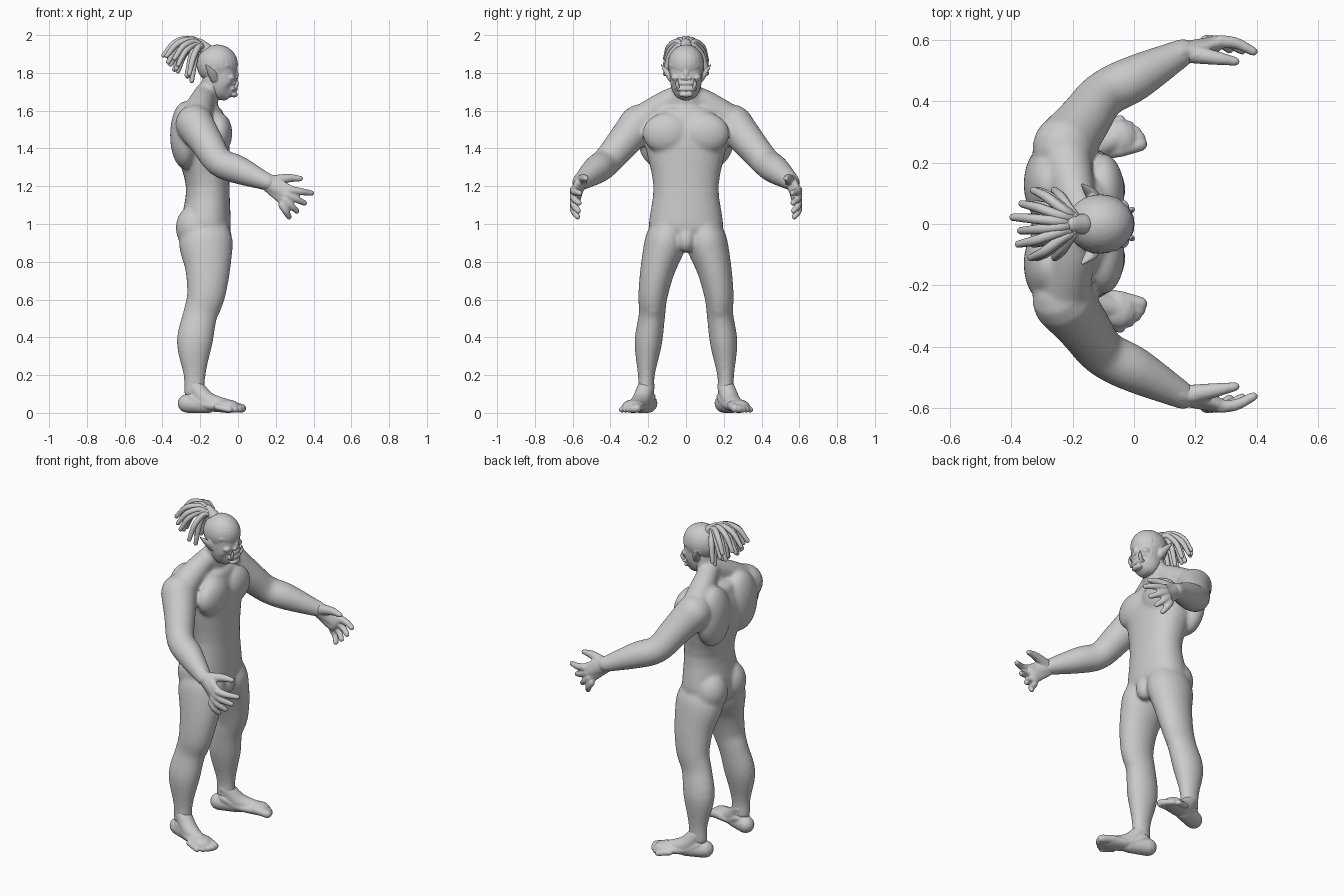
import bpy, bmesh, math
from mathutils import Vector, Matrix

cube = bpy.data.objects.get("Cube")
if cube:
    bpy.data.objects.remove(cube)

clay = bpy.data.materials.new("plain grey")
clay.use_nodes = True
GREY = (.6, .6, .6, 1)
clay.diffuse_color = GREY
clay.node_tree.nodes["Principled BSDF"].inputs["Base Color"].default_value = GREY

FRONT, SIDE, UP = Matrix.Identity(3)


def spline(rows, steps=4):
    """Resample rows along a smooth Catmull-Rom curve."""
    rows = [Vector(row) for row in rows]
    before = rows[0] * 2 - rows[1]
    after = rows[-1] * 2 - rows[-2]
    padded = [before, *rows, after]
    result = []
    for a, b, c, d in zip(padded, padded[1:], padded[2:], padded[3:]):
        for step in range(steps):
            t = step / steps
            bend = a * 2 - b * 5 + c * 4 - d
            twist = b * 3 - a - c * 3 + d
            result.append(b + ((c - a) * t + bend * t * t + twist * t * t * t) / 2)
    return result + [rows[-1]]


def mirror_signs(paired):
    return (1, -1) if paired else (1,)


def tube(bm, rows, ref=UP, stretch=1.0, cap=1.0, power=1.0, sides=24, paired=False):
    """Rounded loft through (x, y, z, radius) rows; stretch widens it along ref."""
    points = spline(rows)
    centres = [point.to_3d() for point in points]
    last = len(points) - 1
    rings = []
    for i, point in enumerate(points):
        tangent = centres[min(i + 1, last)] - centres[max(i - 1, 0)]
        rings.append((centres[i], tangent.normalized(), point[3]))

    def dome(ring, direction):
        centre, tangent, radius = ring
        return [(centre + tangent * direction * radius * cap * math.sin(angle),
                 tangent, radius * math.cos(angle)) for angle in (.5, 1, 1.4)]

    def squared(value):
        return math.copysign(abs(value) ** power, value)

    rings = dome(rings[0], -1)[::-1] + rings + dome(rings[-1], 1)
    for sign in mirror_signs(paired):
        loops = []
        for centre, tangent, radius in rings:
            across = (ref - tangent * ref.dot(tangent)).normalized()
            along = across.cross(tangent)
            loop = []
            for k in range(sides):
                angle = math.tau * k / sides
                offset = along * squared(math.cos(angle)) + across * stretch * squared(math.sin(angle))
                x, y, z = centre + offset * radius
                loop.append(bm.verts.new((x, y * sign, z)))
            loops.append(loop)
        for low, high in zip(loops, loops[1:]):
            for k in range(sides):
                bm.faces.new((low[k - 1], low[k], high[k], high[k - 1]))
        bm.faces.new(loops[0])
        bm.faces.new(loops[-1])


def blob(bm, centre, radii, paired=False):
    """Ellipsoid, optionally repeated on the other side."""
    x, y, z = centre
    for sign in mirror_signs(paired):
        place = Matrix.Translation((x, y * sign, z)) @ Matrix.Diagonal(radii).to_4x4()
        bmesh.ops.create_uvsphere(bm, u_segments=24, v_segments=16, radius=1, matrix=place)


def finish(bm, name, voxel=None, smoothing=4):
    """Turn the parts into one smooth object, fused when a voxel size is given."""
    bmesh.ops.recalc_face_normals(bm, faces=bm.faces)
    mesh = bpy.data.meshes.new(name)
    bm.to_mesh(mesh)
    bm.free()
    mesh.materials.append(clay)
    mesh.shade_smooth()
    obj = bpy.data.objects.new(name, mesh)
    bpy.context.collection.objects.link(obj)
    if voxel:
        fuse = obj.modifiers.new("fuse", 'REMESH')
        fuse.mode = 'VOXEL'
        fuse.voxel_size = voxel
        fuse.use_smooth_shade = True
        relax = obj.modifiers.new("relax", 'SMOOTH')
        relax.iterations = smoothing


# Torso
body = bmesh.new()
tube(body, [(-.15, 0, .88, .07), (-.17, 0, .97, .13), (-.16, 0, 1.2, .115),
            (-.19, 0, 1.45, .145), (-.19, 0, 1.6, .11)],
     ref=SIDE, stretch=1.5, cap=.3, power=.9, sides=32)
blob(body, (-.1, .1, 1.48), (.07, .13, .11), paired=True)       # chest muscles
blob(body, (-.28, .13, 1.47), (.08, .13, .18), paired=True)     # shoulder blades
blob(body, (-.23, .09, .98), (.1, .1, .12), paired=True)        # buttocks
blob(body, (-.08, 0, .92), (.05, .05, .07))                     # groin

# Neck and its slope down to the shoulders
shoulder = Vector((-.23, .25, 1.53))
tube(body, [(-.18, 0, 1.6, .07), (-.15, 0, 1.7, .055), (-.12, 0, 1.8, .06)], ref=SIDE, stretch=1.4)
tube(body, [(-.17, 0, 1.7, .055), (-.2, .12, 1.63, .07), (*shoulder, .09)], paired=True)

# Arms
elbow = Vector((-.1, .42, 1.33))
wrist = Vector((.16, .56, 1.22))
upper_arm = shoulder.lerp(elbow, .5)
forearm = elbow.lerp(wrist, .4)
tube(body, [(*shoulder, .103), (*upper_arm, .088), (*elbow, .078), (*forearm, .075), (*wrist, .045)],
     paired=True)

# Legs, deeper than they are wide
tube(body, [(-.17, .09, 1, .09), (-.17, .11, .9, .11), (-.16, .15, .76, .092),
            (-.17, .175, .62, .078), (-.2, .18, .52, .07), (-.23, .2, .37, .073),
            (-.23, .21, .2, .045), (-.23, .21, .1, .043)],
     ref=FRONT, stretch=1.3, cap=.5, paired=True)
blob(body, (-.12, .175, .56), (.03, .04, .05), paired=True)     # kneecaps
finish(body, "body", voxel=.0075, smoothing=22)

# Palms, fingers and thumbs
hands = bmesh.new()
palm_end = Vector((.26, .585, 1.15))
tube(hands, [(*forearm.lerp(wrist, .8), .04), (*wrist, .034), (*palm_end, .027)],
     stretch=1.3, paired=True)
tube(hands, [(*wrist, .022), (*palm_end, .027)], stretch=2.2, paired=True)
for finger in range(4):
    angle = -.15 - .3 * finger
    length = .11 - .013 * finger
    base = palm_end + Vector((.02, .01, .03)) - Vector((.015, 0, .027)) * finger
    tip = base + Vector((math.cos(angle), -.3, math.sin(angle))) * length
    middle = base.lerp(tip, .5) + SIDE * .01
    tube(hands, [(*base, .022), (*middle, .019), (*tip, .015)], sides=12, paired=True)
thumb_tip = Vector((.33, .53, 1.24))
thumb_joint = wrist.lerp(thumb_tip, .6) + UP * .01
tube(hands, [(*wrist, .035), (*thumb_joint, .024), (*thumb_tip, .015)], sides=12, paired=True)
finish(hands, "hands", voxel=.006)

# Feet and toes
feet = bmesh.new()
ankle = Vector((-.23, .21, .08))
heel = Vector((-.27, .2, .05))
ball = Vector((-.05, .28, .035))
arch = heel.lerp(ball, .5)
tube(feet, [(*heel, .05), (*arch, .045)], paired=True)
tube(feet, [(*ankle, .05), (*arch, .05), (*ball, .06)], stretch=.6, paired=True)
tube(feet, [(*(ankle + UP * .06), .045), (*(arch + UP * .02), .048), (*ball, .035)], paired=True)
for toe in range(5):
    radius = .024 - .002 * toe
    tip = Vector((.02 - .004 * toe * toe, .26 + .02 * toe, radius))
    base = tip - Vector((.07, .02, -.015))
    tube(feet, [(*base, radius), (*tip, radius)], sides=12, paired=True)
finish(feet, "feet", voxel=.006, smoothing=5)

# Head with jaw, angry brow, cheekbones, nose, lips and chin
head = bmesh.new()
blob(head, (-.11, 0, 1.845), (.11, .097, .105))
tube(head, [(-.05, 0, 1.69, .048), (-.085, 0, 1.73, .08), (-.1, 0, 1.82, .088)],
     ref=SIDE, cap=.4, power=.85)
tube(head, [(-.018, .01, 1.82, .014), (-.03, .045, 1.83, .014), (-.06, .08, 1.84, .01)],
     sides=12, paired=True)
blob(head, (-.04, .055, 1.775), (.025, .025, .018), paired=True)
blob(head, (-.012, 0, 1.79), (.015, .016, .03))
blob(head, (-.012, .018, 1.772), (.014, .014, .011), paired=True)
for height, half_width in ((1.745, .05), (1.715, .06), (1.685, .04)):
    blob(head, (-.022, 0, height), (.022, half_width, .015))

# Pointed ears
tube(head, [(-.125, .08, 1.765, .014), (-.14, .1, 1.8, .015), (-.17, .13, 1.842, .004)],
     ref=FRONT, stretch=1.5, paired=True)
finish(head, "head", voxel=.0045, smoothing=6)

# Tusks rising from the lower jaw
tusks = bmesh.new()
tube(tusks, [(-.018, .04, 1.715, .01), (-.006, .047, 1.74, .009), (-.006, .045, 1.77, .002)],
     ref=SIDE, sides=12, paired=True)
finish(tusks, "tusks")

# Hair band on the back of the crown
band = bmesh.new()
knot = Vector((-.185, 0, 1.937))
lean = Vector((-.02, 0, .015))
tube(band, [(*(knot - lean), .034), (*(knot + lean), .03)], ref=SIDE)
finish(band, "hair_band")

# Dreadlocks fanning out in three layers
dreadlocks = bmesh.new()
COUNT = 6
for layer, (reach, drop) in enumerate(((.2, .06), (.16, .11), (.08, .16))):
    for k in range(COUNT):
        fan = 2 * k / (COUNT - 1) - 1
        wave = .02 * math.sin(k * 2.4 + layer)
        back = -FRONT * (reach * (1 - fan * fan / 4) + wave * .7)
        spread = SIDE * fan * .11
        lift = UP * (.043 - .012 * layer - .015 * fan * fan)
        fall = UP * (wave - drop)
        tube(dreadlocks, [(*(knot + spread * .2), .012),
                          (*(knot + back * .3 + spread * .4 + lift), .016),
                          (*(knot + back * .7 + spread * .8 + lift + fall * .4), .016),
                          (*(knot + back + spread + fall), .012)],
             ref=SIDE, sides=10)
finish(dreadlocks, "dreadlocks")
